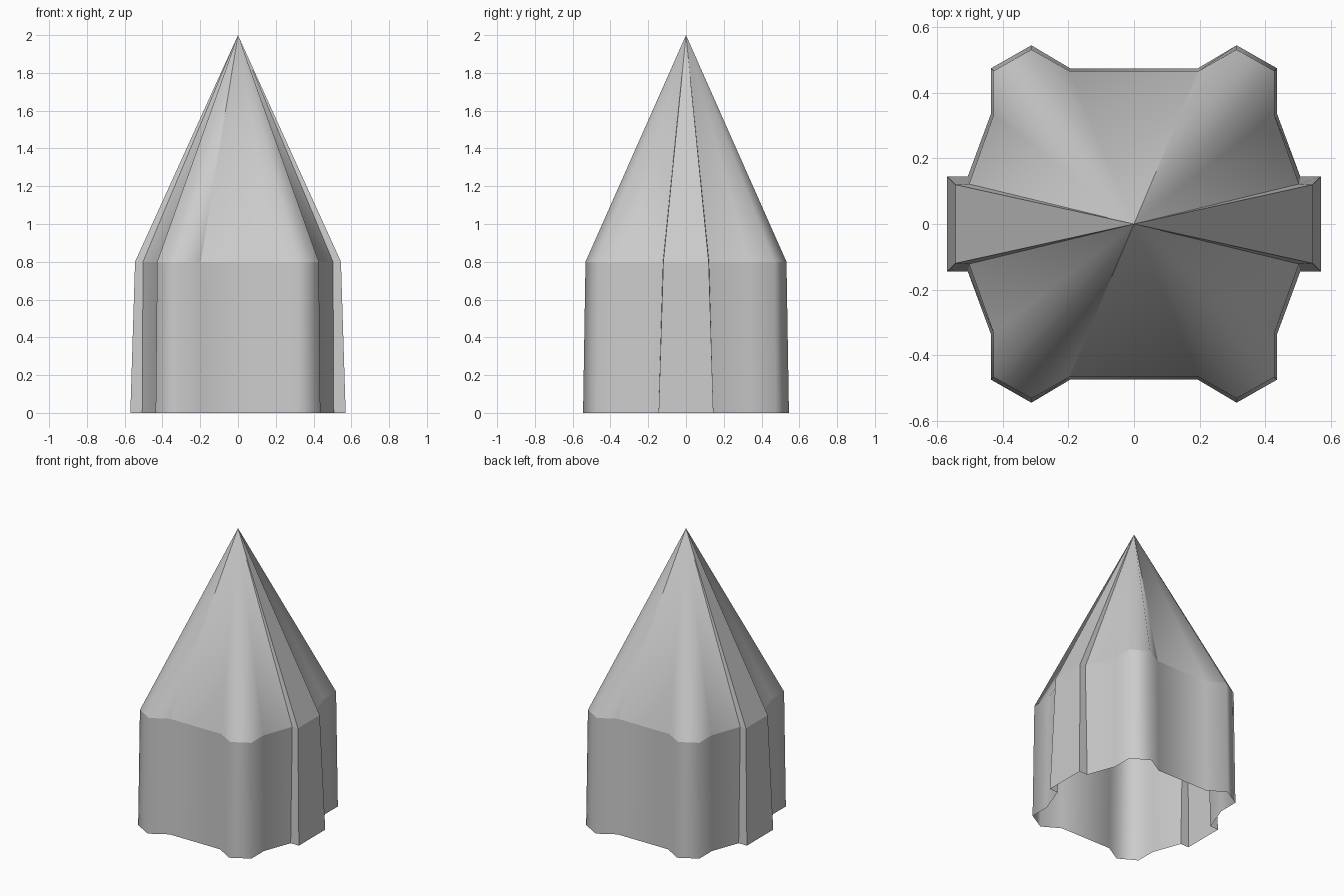
import bpy
import bmesh

cube = bpy.data.objects.get("Cube")
if cube:
    bpy.data.objects.remove(cube, do_unlink=True)

# One plain grey
grey = bpy.data.materials.new("light grey")
grey.use_nodes = True
colour = (0.6, 0.6, 0.6, 1)
grey.diffuse_color = colour
grey.node_tree.nodes["Principled BSDF"].inputs["Base Color"].default_value = colour

# Quarter outlines, from the side fin round to the back panel
BASE = [(0.57, 0.145), (0.507, 0.145), (0.436, 0.337),
        (0.436, 0.475), (0.313, 0.545), (0.195, 0.475)]
SHOULDER = [(0.545, 0.12), (0.503, 0.122), (0.428, 0.333),
            (0.428, 0.467), (0.313, 0.532), (0.197, 0.467)]


def full_outline(quarter):
    """Mirror a quarter outline into a closed loop."""
    half = quarter + [(-x, y) for x, y in reversed(quarter)]
    return half + [(-x, -y) for x, y in half]


bm = bmesh.new()
low = [bm.verts.new((x, y, 0)) for x, y in full_outline(BASE)]
high = [bm.verts.new((x, y, 0.8)) for x, y in full_outline(SHOULDER)]
apex = bm.verts.new((0, 0, 2))
count = len(low)

# Open-bottomed walls and the pointed roof
for i in range(count):
    j = (i + 1) % count
    bm.faces.new((low[i], low[j], high[j], high[i]))
    bm.faces.new((high[i], high[j], apex))
for face in bm.faces:
    face.smooth = True

# Creases: the shoulder line, both edges of each fin side, one roof split
half = count // 2
for i in range(count):
    bm.edges.get((high[i], high[(i + 1) % count])).smooth = False
    if i % half in (0, 1, half - 2, half - 1):
        bm.edges.get((low[i], high[i])).smooth = False
        bm.edges.get((high[i], apex)).smooth = False
    if i % half == len(BASE) - 1:
        bm.edges.get((high[i], apex)).smooth = False

mesh = bpy.data.meshes.new("pointed_shell")
bm.to_mesh(mesh)
bm.free()
mesh.materials.append(grey)
shell = bpy.data.objects.new("pointed_shell", mesh)
bpy.context.collection.objects.link(shell)
